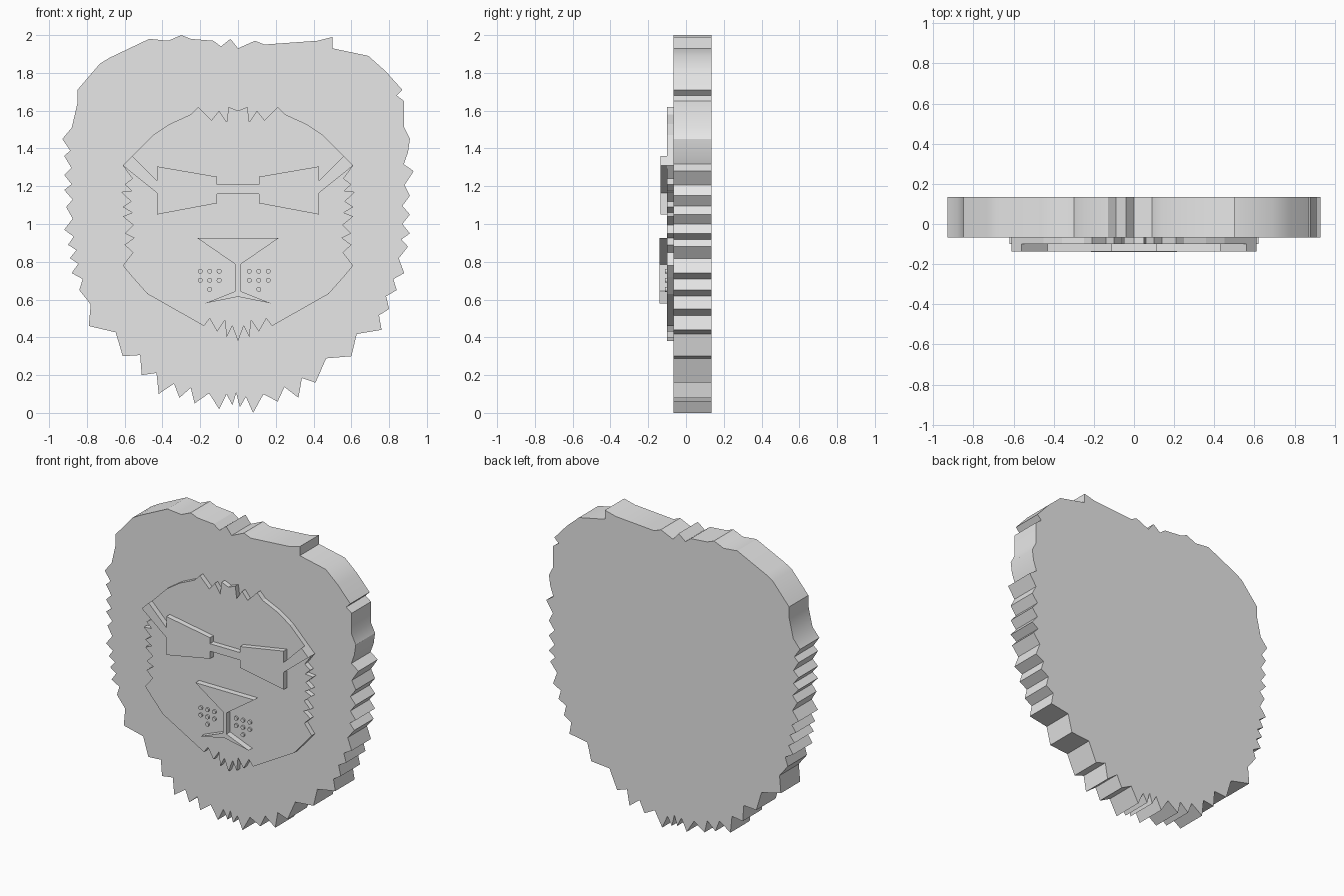
import bpy
import bmesh
from mathutils import Vector

if "Cube" in bpy.data.objects:
    bpy.data.objects.remove(bpy.data.objects["Cube"], do_unlink=True)

# One plain grey material for the whole plaque
grey = bpy.data.materials.new("light_grey")
grey.use_nodes = True
grey.diffuse_color = (0.8, 0.8, 0.8, 1)
grey.node_tree.nodes["Principled BSDF"].inputs["Base Color"].default_value = grey.diffuse_color

HEAD_CENTRE = Vector((0, 100))

# Depth layers of the relief, back to front
BACK, MANE_FRONT, FACE_FRONT, DETAIL_FRONT = 0.135, -0.067, -0.1, -0.136


def tufted(runs):
    """Join runs of tuft tips, cutting a notch towards the head centre after each tip."""
    tips = [(Vector(tip), depth) for depth, run in runs for tip in run]
    outline = []
    for index, (tip, depth) in enumerate(tips):
        outline.append(tip)
        if depth:
            following = tips[(index + 1) % len(tips)][0]
            middle = (tip + following) / 2
            outline.append(middle + (HEAD_CENTRE - middle).normalized() * depth)
    return outline


def mirrored(half):
    """Close a right-hand half outline with its mirror image."""
    other = [(-x, z) for x, z in reversed(half) if x > 0]
    return list(half) + other


def finish(name, bm):
    bmesh.ops.recalc_face_normals(bm, faces=bm.faces)
    mesh = bpy.data.meshes.new(name)
    bm.to_mesh(mesh)
    bm.free()
    mesh.materials.append(grey)
    obj = bpy.data.objects.new(name, mesh)
    bpy.context.collection.objects.link(obj)
    return obj


def slab(name, outline, front, back):
    """Extrude an outline, given in hundredths, from its front to its back."""
    bm = bmesh.new()
    face = bm.faces.new([bm.verts.new((x / 100, front, z / 100)) for x, z in outline])
    extruded = bmesh.ops.extrude_face_region(bm, geom=[face], use_keep_orig=True)
    moved = [item for item in extruded["geom"] if isinstance(item, bmesh.types.BMVert)]
    bmesh.ops.translate(bm, verts=moved, vec=(0, back - front, 0))
    return finish(name, bm)


# Mane: smooth crown, ragged cheeks and a spiky beard
crown_left = [(0, 193), (-4, 198), (-9, 194), (-13, 197), (-25, 198), (-30, 200),
              (-37, 197), (-47, 198), (-68, 188), (-73, 185), (-85, 171), (-85, 164),
              (-88, 151)]
cheek_left = [(-93, 145), (-92, 136), (-92, 126), (-92, 118), (-91, 109), (-92, 97),
              (-90, 89), (-89, 82), (-88, 74), (-84, 65)]
beard = [(-79, 46), (-61, 30), (-51, 20), (-42, 10), (-31, 8), (-23, 5), (-10, 2),
         (-3, 4), (1, 3), (8, 0), (21, 6), (32, 8), (41, 16), (60, 30)]
cheek_right = [(76, 44), (80, 55), (84, 65), (88, 74), (90, 88), (91, 95), (91, 105),
               (91, 115), (93, 128)]
crown_right = [(90, 138), (91, 145), (88, 151), (88, 165), (84, 168), (87, 171),
               (78, 181), (69, 189), (50, 193), (50, 199), (42, 197), (14, 195), (9, 197)]
mane = slab("mane", tufted([(0, crown_left), (4, cheek_left), (7, beard),
                            (4, cheek_right), (0, crown_right)]), MANE_FRONT, BACK)

# Face plate: jagged forelock, whiskery sides and chin
brow = [(0, 160), (5, 162), (6, 154), (10, 160), (14, 155), (21, 162), (25, 158),
        (36, 153), (45, 147), (56, 136)]
whiskers = [(61, 131), (60, 121), (62, 117), (61, 109), (61, 104), (60, 95), (60, 89)]
jaw = [(61, 78), (56, 72), (48, 63), (18, 46), (15, 50), (11, 43), (7, 49), (6, 40),
       (3, 46), (0, 38)]
face_half = tufted([(0, brow), (5, whiskers), (0, jaw)])
slab("face_plate", mirrored(face_half), FACE_FRONT, MANE_FRONT + 0.01)

# Glasses with a narrow bridge and slanted arms
glasses_half = [(0, 121), (11, 121), (11, 125), (43, 130.5), (43, 123), (56, 136),
                (61, 131), (43, 116.5), (43, 105), (11, 111), (11, 116), (0, 116)]
slab("glasses", mirrored(glasses_half), DETAIL_FRONT, FACE_FRONT + 0.01)

# Nose running down into the mouth
nose_half = [(0, 92.5), (21.5, 92.5), (1.2, 78.5), (1.2, 64.5), (17.5, 58), (0, 61.5)]
slab("nose_and_mouth", mirrored(nose_half), DETAIL_FRONT - 0.003, FACE_FRONT + 0.01)

# Whisker dots: two rows of three with one dot below, on each side
for side, middle in (("right", -0.15), ("left", 0.11)):
    spots = [(column, row) for row in (0, 1) for column in (-1, 0, 1)] + [(0, 2)]
    for number, (column, row) in enumerate(spots):
        bpy.ops.mesh.primitive_cylinder_add(
            vertices=16, radius=0.013, depth=0.03, rotation=(1.5708, 0, 0),
            location=(middle + column * 0.05, FACE_FRONT + 0.004, 0.75 - row * 0.048))
        dot = bpy.context.object
        dot.name = f"whisker_dot_{side}_{number}"
        dot.data.materials.append(grey)
        bpy.ops.object.shade_smooth_by_angle()

# Soften only the gentle bends of the mane rim
bpy.ops.object.select_all(action="DESELECT")
mane.select_set(True)
bpy.context.view_layer.objects.active = mane
bpy.ops.object.shade_smooth_by_angle()
